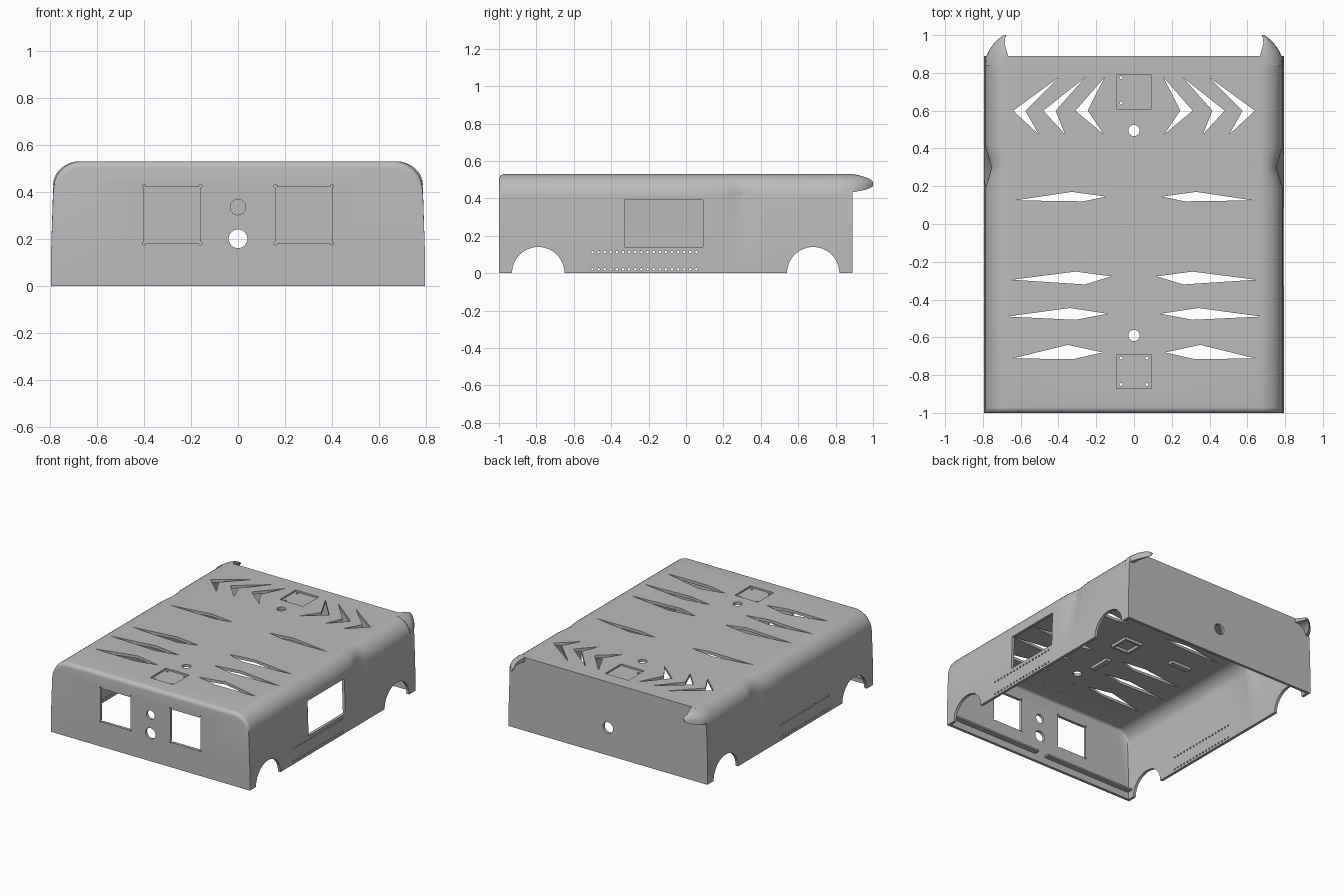
import bpy, bmesh, math

if "Cube" in bpy.data.objects:
    bpy.data.objects.remove(bpy.data.objects["Cube"], do_unlink=True)

grey = bpy.data.materials.new("plain_grey")
grey.use_nodes = True
colour = (0.5, 0.5, 0.5, 1)
grey.diffuse_color = colour
grey.node_tree.nodes["Principled BSDF"].inputs["Base Color"].default_value = colour

WIDTH, TOP, FRONT, BACK, WALL = 0.795, 0.53, -1.0, 0.89, 0.02


def make(name, bm):
    bmesh.ops.recalc_face_normals(bm, faces=bm.faces)
    mesh = bpy.data.meshes.new(name)
    bm.to_mesh(mesh)
    bm.free()
    mesh.materials.append(grey)
    obj = bpy.data.objects.new(name, mesh)
    bpy.context.collection.objects.link(obj)
    return obj


def loft(bm, sections):
    """Skin closed rings of points and cap both ends."""
    rings = [[bm.verts.new(p) for p in s] for s in sections]
    for a, b in zip(rings, rings[1:]):
        for i in range(len(a)):
            j = (i + 1) % len(a)
            bm.faces.new((a[i], a[j], b[j], b[i]))
    bm.faces.new(rings[0])
    bm.faces.new(rings[-1][::-1])


def prism(bm, points, axis, low, high):
    place = {"x": lambda a, b, c: (c, a, b),
             "y": lambda a, b, c: (a, c, b),
             "z": lambda a, b, c: (a, b, c)}[axis]
    loft(bm, [[place(a, b, c) for a, b in points] for c in (low, high)])


def rect(a0, a1, b0, b1):
    return [(a0, b0), (a1, b0), (a1, b1), (a0, b1)]


def disc(a, b, r, n=32):
    return [(a + r * math.cos(2 * math.pi * i / n),
             b + r * math.sin(2 * math.pi * i / n)) for i in range(n)]


def smooth(obj):
    bpy.ops.object.select_all(action="DESELECT")
    obj.select_set(True)
    bpy.context.view_layer.objects.active = obj
    bpy.ops.object.shade_smooth_by_angle(angle=math.radians(30))


def subtract(obj, cutter):
    cutter.hide_render = True
    mod = obj.modifiers.new("cut", "BOOLEAN")
    mod.operation, mod.solver, mod.object = "DIFFERENCE", "EXACT", cutter
    bpy.context.view_layer.update()
    done = obj.evaluated_get(bpy.context.evaluated_depsgraph_get())
    mesh = bpy.data.meshes.new_from_object(done)
    obj.modifiers.clear()
    obj.data = mesh
    bpy.data.objects.remove(cutter, do_unlink=True)


# Body cross-section: rounded shoulders, pinched inward towards the back
def section(y, inset, base, drop=0.0):
    pinch = 0.035 * max(0, 1 - abs(y - 0.3) / 0.11)
    w, h, r = WIDTH - inset, TOP - inset - drop, 0.12 - inset
    half = [(w, base), (w, 0.16), (w - 0.008 - pinch, h - r)]
    for i in range(1, 11):
        a = math.pi / 2 * i / 10
        half.append((w - 0.008 - r + r * math.cos(a) - pinch * (1 - i / 10),
                     h - r + r * math.sin(a)))
    return [(x, y, z) for x, z in half] + [(-x, y, z) for x, z in reversed(half)]


def body(name, inset, base):
    bm = bmesh.new()
    rounding = 0.03 - inset / 2
    rows = []
    for i in range(6):
        a = math.pi / 2 * i / 5
        rows.append(section(FRONT + inset + rounding * (1 - math.cos(a)), inset, base,
                            rounding * (1 - math.sin(a))))
    for y in (-0.5, 0.0, 0.19, 0.25, 0.3, 0.35, 0.41, BACK - inset):
        rows.append(section(y, inset, base))
    loft(bm, rows)
    return make(name, bm)


shell = body("body_shell", 0, 0)
subtract(shell, body("cavity", WALL, -0.1))

# Main openings
bm = bmesh.new()
for y in (-0.79, 0.68):                                    # wheel arches
    prism(bm, disc(y, 0, 0.14, 48), "x", -1, 1)
prism(bm, rect(-0.33, 0.09, 0.14, 0.39), "x", 0.7, 1)      # side window
for x in (-0.28, 0.28):                                    # front windows
    prism(bm, rect(x - 0.12, x + 0.12, 0.18, 0.42), "y", -1.1, -0.9)
prism(bm, disc(0, 0.2, 0.04), "y", -1.1, 1.1)              # front and back holes
prism(bm, disc(0, 0.335, 0.033), "y", -1.1, -0.9)
for y in (-0.59, 0.495):                                   # roof holes
    prism(bm, disc(0, y, 0.03), "z", 0.45, 0.6)
for y in (-0.78, 0.7):                                     # shallow roof pockets
    prism(bm, rect(-0.093, 0.093, y - 0.09, y + 0.09), "z", TOP - 0.012, 0.6)
diamonds = [[(0.63, 0.125), (0.33, 0.17), (0.147, 0.145), (0.27, 0.12)],
            [(0.645, -0.295), (0.31, -0.252), (0.12, -0.277), (0.26, -0.32)],
            [(0.675, -0.49), (0.34, -0.445), (0.14, -0.475), (0.31, -0.507)],
            [(0.645, -0.712), (0.35, -0.64), (0.165, -0.68), (0.32, -0.715)]]
chevrons = [[(tip, 0.6), (top, 0.775), (tip - 0.065, 0.6), (low, 0.475)]
            for tip, top, low in ((0.64, 0.4, 0.505), (0.48, 0.26, 0.365), (0.31, 0.157, 0.16))]
for side in (-1, 1):
    for shape in diamonds + chevrons:
        prism(bm, [(side * x, y) for x, y in shape], "z", 0.45, 0.6)
subtract(shell, make("opening_cutter", bm))

# Small fixing holes
bm = bmesh.new()
for side in (-1, 1):
    for i in range(18):
        for z in (0.02, 0.112):
            prism(bm, disc(-0.5 + i * 0.0327, z, 0.007, 10), "x", side * 0.7, side * 0.9)
    for x in (0.16, 0.4):
        for z in (0.18, 0.425):
            prism(bm, disc(side * x, z, 0.007, 10), "y", -1.1, -0.9)
    for y in (-0.85, -0.71):
        prism(bm, disc(side * 0.068, y, 0.008, 10), "z", 0.45, 0.6)
for y in (0.64, 0.775):
    prism(bm, disc(-0.068, y, 0.008, 10), "z", 0.45, 0.6)
subtract(shell, make("fixing_cutter", bm))
smooth(shell)

# Curved tail fins that hook inward from the rear shoulders
stations = [(0.84, 0.787, 0.67, 0.43, 0.53), (0.885, 0.783, 0.665, 0.432, 0.53),
            (0.92, 0.767, 0.675, 0.438, 0.525), (0.955, 0.742, 0.685, 0.445, 0.515),
            (0.98, 0.718, 0.683, 0.453, 0.505), (1.0, 0.69, 0.675, 0.465, 0.49)]
for side, label in ((1, "left"), (-1, "right")):
    bm = bmesh.new()
    rings = []
    for y, outer, inner, low, high in stations:
        arc = [math.pi / 2 * i / 8 for i in range(9)]
        ring = [(inner + (outer - inner) * math.cos(a), low + (high - low) * math.sin(a))
                for a in arc]
        # Hollow underside of the hook
        ring += [(inner + (outer - inner) * 0.75 * math.cos(a),
                  low + (high - low) * 0.7 * math.sin(a)) for a in reversed(arc)]
        rings.append([(side * x, y, z) for x, z in ring])
    loft(bm, rings)
    smooth(make(label + "_tail_fin", bm))

# Ledges inside the front wall
for side, label in ((1, "left"), (-1, "right")):
    bm = bmesh.new()
    x0, x1 = sorted((side * 0.04, side * 0.77))
    prism(bm, rect(x0, x1, -0.985, -0.94), "z", 0.05, 0.062)
    make(label + "_front_ledge", bm)

# Mounts under the roof: a square frame and two bars
bm = bmesh.new()
for s in (-1, 1):
    prism(bm, rect(s * 0.065 - 0.008, s * 0.065 + 0.008, -0.15, 0), "z", 0.49, 0.515)
    prism(bm, rect(-0.057, 0.057, -0.075 + s * 0.067 - 0.008, -0.075 + s * 0.067 + 0.008),
          "z", 0.49, 0.515)
make("roof_mount_frame", bm)
bm = bmesh.new()
prism(bm, rect(-0.53, -0.37, -0.08, -0.04), "z", 0.49, 0.515)
prism(bm, rect(-0.05, -0.01, -0.46, -0.3), "z", 0.49, 0.515)
make("roof_mount_bars", bm)
